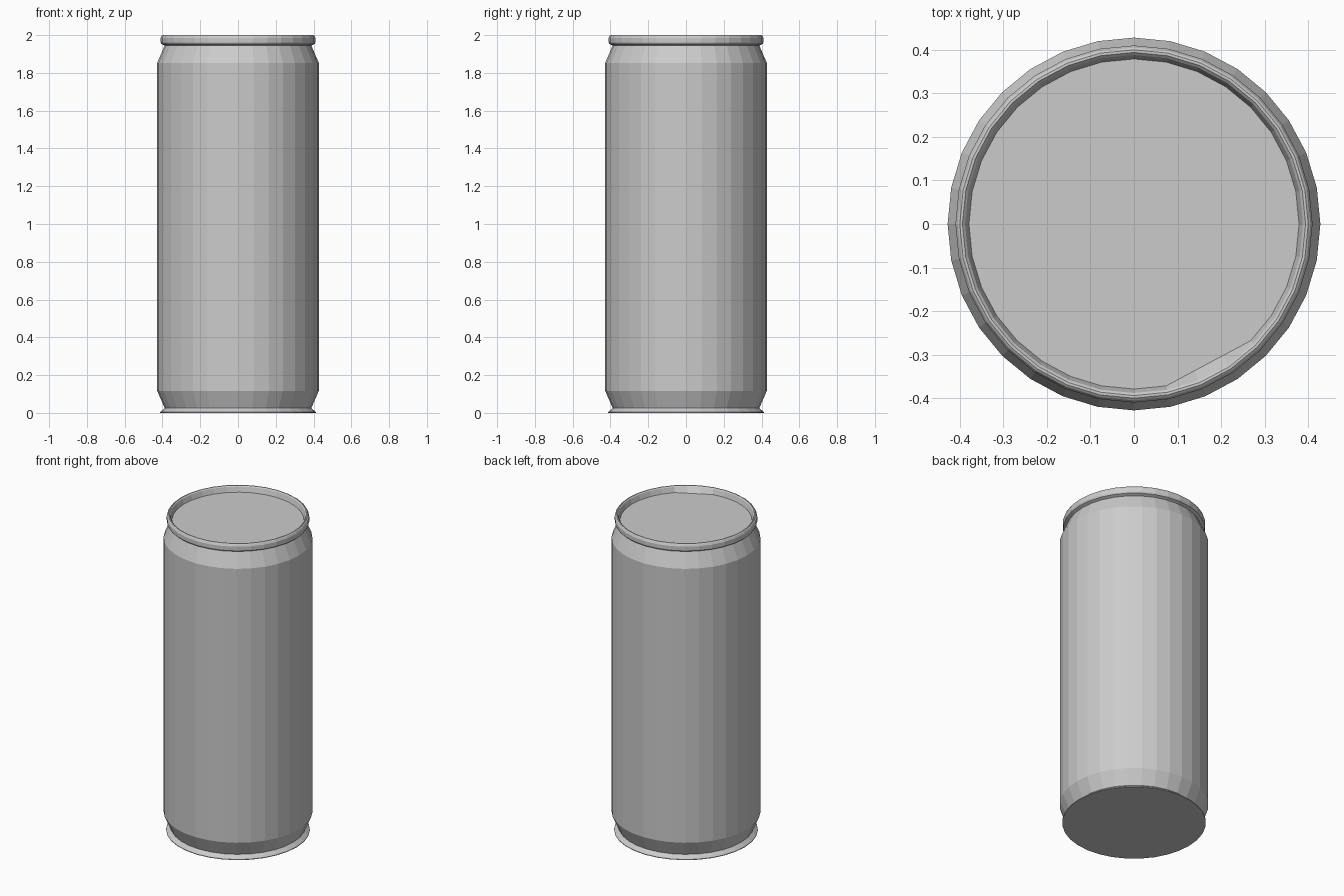
import bpy
import bmesh
from math import cos, sin, pi, radians

cube = bpy.data.objects.get("Cube")
if cube:
    bpy.data.objects.remove(cube, do_unlink=True)

SIDES = 32

metal = bpy.data.materials.new("grey_metal")
metal.use_nodes = True
colour = (0.6, 0.6, 0.6, 1)
metal.diffuse_color = colour
metal.node_tree.nodes["Principled BSDF"].inputs["Base Color"].default_value = colour


def lathe(name, profile, cap_start=False, cap_end=False, dent=False):
    """Spin a (radius, height) profile about z into flat facets."""
    bm = bmesh.new()
    rings = [[bm.verts.new((r * cos(2 * pi * i / SIDES), r * sin(2 * pi * i / SIDES), z))
              for i in range(SIDES)] for r, z in profile]
    if dent:
        # Straighten a short stretch of the inner lid edge into a chord
        first, last = SIDES * 25 // 32, SIDES * 28 // 32
        a, b = rings[-1][first].co.copy(), rings[-1][last].co.copy()
        for i in range(first + 1, last):
            rings[-1][i].co = a.lerp(b, (i - first) / (last - first))
    for low, high in zip(rings, rings[1:]):
        for i in range(SIDES):
            j = (i + 1) % SIDES
            bm.faces.new((low[i], low[j], high[j], high[i]))
    if cap_start:
        bm.faces.new(rings[0][::-1])
    if cap_end:
        bm.faces.new(rings[-1])
    mesh = bpy.data.meshes.new(name)
    bm.to_mesh(mesh)
    bm.free()
    mesh.materials.append(metal)
    obj = bpy.data.objects.new(name, mesh)
    bpy.context.collection.objects.link(obj)
    return obj


# Flared foot with a flat closed underside
lathe("foot", [(0.413, 0), (0.413, 0.004), (0.388, 0.025)], cap_start=True)

# Straight wall with tapered base and shoulder
lathe("body", [(0.388, 0.025), (0.428, 0.117), (0.428, 1.853), (0.388, 1.945)])

# Rolled rim, inner wall and recessed flat lid
lathe("rim_and_lid", [(0.388, 1.945), (0.406, 1.953), (0.410, 1.962), (0.410, 1.985),
                      (0.405, 1.996), (0.400, 2.0), (0.394, 2.0), (0.388, 1.994),
                      (0.379, 1.963)], cap_end=True, dent=True)
